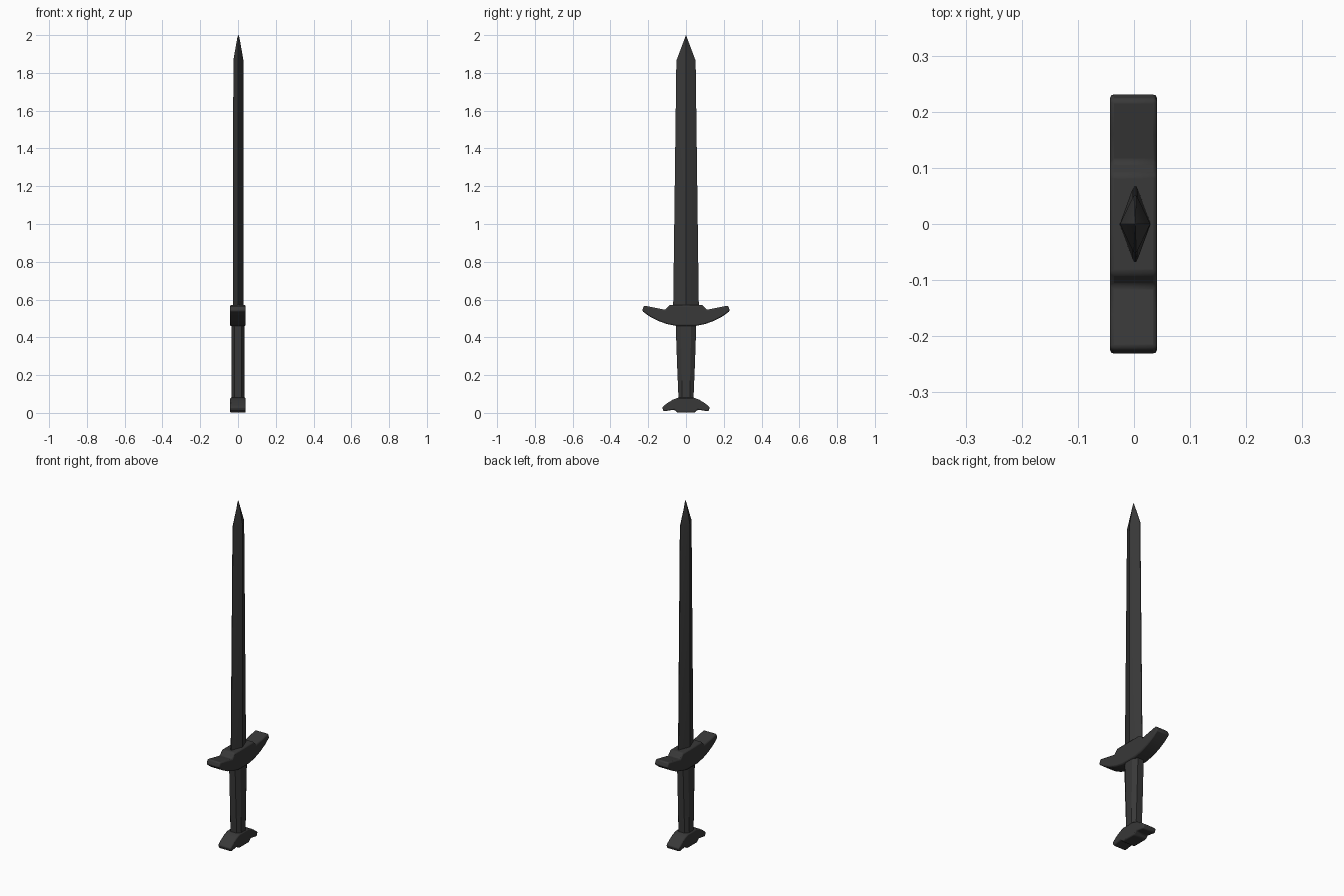
import bpy, bmesh
from math import radians

if "Cube" in bpy.data.objects:
    bpy.data.objects.remove(bpy.data.objects["Cube"])

dark = bpy.data.materials.new("dark_metal")
dark.diffuse_color = (0.04, 0.04, 0.04, 1)
dark.use_nodes = True
dark.node_tree.nodes["Principled BSDF"].inputs["Base Color"].default_value = dark.diffuse_color


def finish(bm, name, bevel=0.0):
    bmesh.ops.recalc_face_normals(bm, faces=bm.faces)
    mesh = bpy.data.meshes.new(name)
    bm.to_mesh(mesh)
    bm.free()
    mesh.materials.append(dark)
    ob = bpy.data.objects.new(name, mesh)
    bpy.context.collection.objects.link(ob)
    if bevel:
        mod = ob.modifiers.new("bevel", 'BEVEL')
        mod.width, mod.segments = bevel, 2
        mod.limit_method, mod.angle_limit = 'ANGLE', radians(35)
    bpy.ops.object.select_all(action='DESELECT')
    ob.select_set(True)
    bpy.context.view_layer.objects.active = ob
    bpy.ops.object.shade_smooth_by_angle(angle=radians(30))
    return ob


def mirrored_plate(name, half, x0, x1, bevel):
    """Mirror a half outline (y, z) about y = 0 and extrude it along x."""
    outline = half + [(-y, z) for y, z in reversed(half)]
    bm = bmesh.new()
    face = bm.faces.new([bm.verts.new((x0, y, z)) for y, z in outline])
    ext = bmesh.ops.extrude_face_region(bm, geom=[face])
    verts = [v for v in ext["geom"] if isinstance(v, bmesh.types.BMVert)]
    bmesh.ops.translate(bm, verts=verts, vec=(x1 - x0, 0, 0))
    return finish(bm, name, bevel)


def loft(name, section, levels, cx=0.0, bevel=0.0):
    """Stack a unit section at levels (z, x scale, y scale)."""
    bm = bmesh.new()
    rings = [[bm.verts.new((cx + x * sx, y * sy, z)) for x, y in section]
             for z, sx, sy in levels]
    n = len(section)
    for a, b in zip(rings, rings[1:]):
        for i in range(n):
            j = (i + 1) % n
            bm.faces.new((a[i], a[j], b[j], b[i]))
    bm.faces.new(rings[0])
    bm.faces.new(rings[-1])
    return finish(bm, name, bevel)


# Blade: diamond section with blunted edges, tapering to a point
diamond = [(1, 0), (0.16, 0.93), (0.07, 1), (-0.07, 1), (-0.16, 0.93),
           (-1, 0), (-0.16, -0.93), (-0.07, -1), (0.07, -1), (0.16, -0.93)]
loft("blade", diamond,
     [(0.55, 0.028, 0.068), (1.865, 0.027, 0.051), (1.985, 0.006, 0.006),
      (2.0, 0.001, 0.001)], cx=0.002)

# Grip: octagonal section, slimmer towards the pommel
octagon = [(1, 0.5), (0.55, 1), (-0.55, 1), (-1, 0.5),
           (-1, -0.5), (-0.55, -1), (0.55, -1), (1, -0.5)]
loft("grip", octagon, [(0.06, 0.035, 0.039), (0.25, 0.035, 0.047), (0.48, 0.035, 0.055)])

# Crossguard: upswept wings around a raised centre block
guard = [(0.05, 0.46), (0.1, 0.47), (0.15, 0.488), (0.195, 0.512), (0.233, 0.54),
         (0.222, 0.568), (0.16, 0.556), (0.11, 0.546), (0.088, 0.571)]
mirrored_plate("crossguard", guard, -0.043, 0.041, 0.007)

# Pommel: drooping wings
pommel = [(0.045, 0.001), (0.062, 0.017), (0.118, 0.008), (0.127, 0.03),
          (0.1, 0.051), (0.07, 0.07), (0.04, 0.081)]
mirrored_plate("pommel", pommel, -0.042, 0.04, 0.006)
